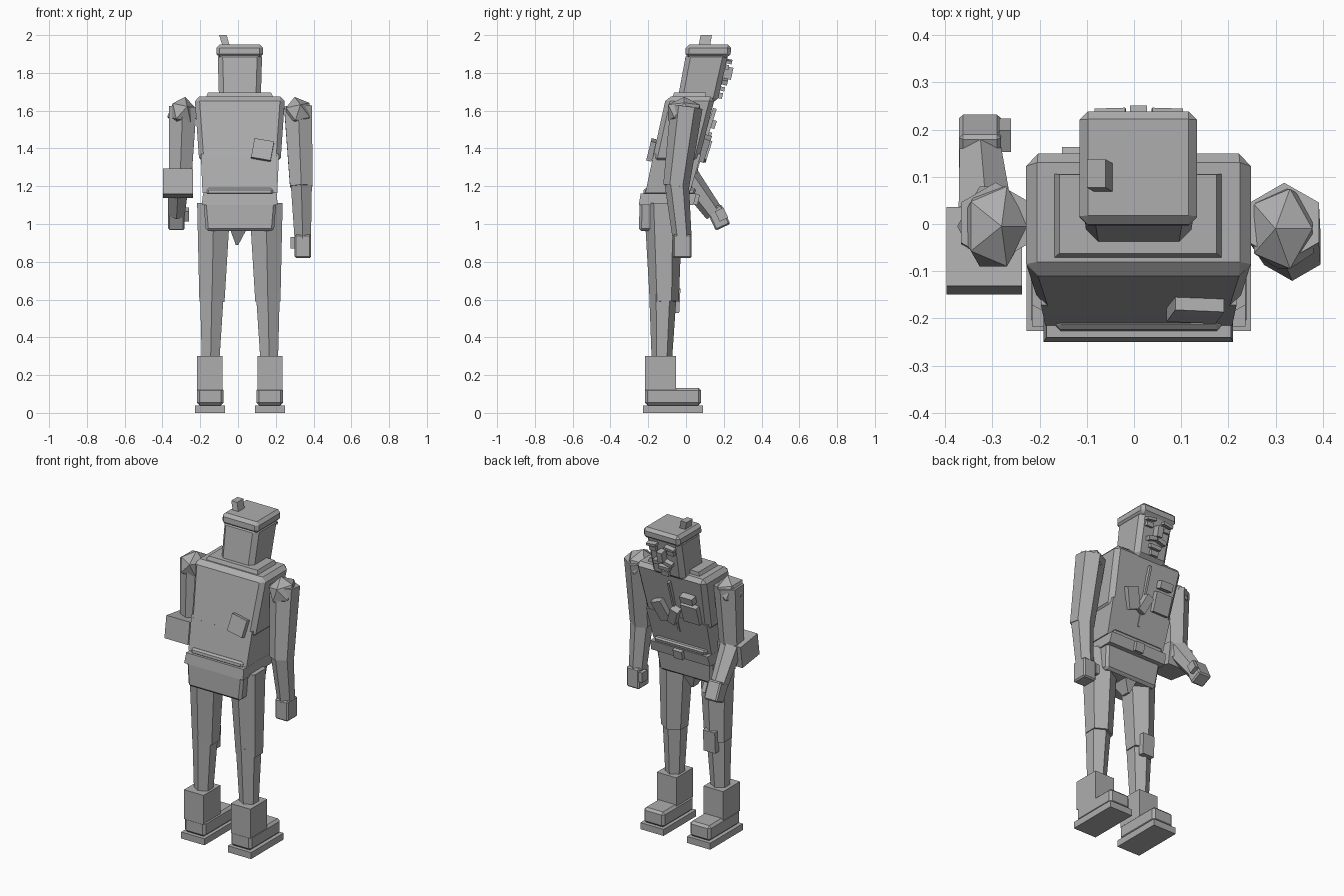
import bpy, bmesh, math
from mathutils import Vector, Matrix

if "Cube" in bpy.data.objects:
    bpy.data.objects.remove(bpy.data.objects["Cube"])

grey = bpy.data.materials.new("plain grey")
grey.diffuse_color = (0.42, 0.42, 0.42, 1)
grey.use_nodes = True
grey.node_tree.nodes["Principled BSDF"].inputs["Base Color"].default_value = grey.diffuse_color
CX = 0.01  # body centre line


def finish(name, bm, bevel=0):
    bmesh.ops.recalc_face_normals(bm, faces=bm.faces)
    me = bpy.data.meshes.new(name)
    bm.to_mesh(me)
    bm.free()
    me.materials.append(grey)
    ob = bpy.data.objects.new(name, me)
    bpy.context.collection.objects.link(ob)
    if bevel:
        mod = ob.modifiers.new("chamfer", 'BEVEL')
        mod.width, mod.segments = bevel, 1
        mod.limit_method = 'NONE'
    return ob


def skin(name, rings, bevel=0):
    """Join two rings of points and close both ends."""
    bm = bmesh.new()
    a, b = [[bm.verts.new(p) for p in r] for r in rings]
    n = len(a)
    for i in range(n):
        bm.faces.new((a[i], a[(i + 1) % n], b[(i + 1) % n], b[i]))
    bm.faces.new(a[::-1])
    bm.faces.new(b)
    return finish(name, bm, bevel)


def block(name, low, high, bevel=0):
    """Tapered, leaning block; each end is x0, x1, y0, y1, z."""
    ends = []
    for x0, x1, y0, y1, z in (low, high):
        ends.append([(x0, y0, z), (x1, y0, z), (x1, y1, z), (x0, y1, z)])
    return skin(name, ends, bevel)


def box(name, x, y, z, bevel=0):
    return block(name, (*x, *y, z[0]), (*x, *y, z[1]), bevel)


def limb(name, p, q, r0, r1):
    """Six-sided tapered limb with ridges front and back."""
    p, q = Vector(p), Vector(q)
    d = (q - p).normalized()
    side = (Vector((1, 0, 0)) - d * d.x).normalized()
    fwd = d.cross(side)
    rings = []
    for c, r in ((p, r0), (q, r1)):
        rings.append([c + r * (side * math.cos(a) + fwd * math.sin(a))
                      for a in [math.radians(30 + 60 * i) for i in range(6)]])
    return skin(name, rings)


def plate(name, c, size, lean=0, roll=0, spin=0, bevel=0):
    """Small turned box."""
    m = (Matrix.Translation(c) @ Matrix.Rotation(math.radians(spin), 4, 'Z')
         @ Matrix.Rotation(math.radians(lean), 4, 'X')
         @ Matrix.Rotation(math.radians(roll), 4, 'Y') @ Matrix.Diagonal((*size, 1)))
    bm = bmesh.new()
    bmesh.ops.create_cube(bm, size=1, matrix=m)
    return finish(name, bm, bevel)


def chest_y(z):
    return 0.15 - 0.32 * (1.6 - z)


def face_y(z):
    return 0.225 - 0.2 * (1.9 - z)


# Legs and boots
for tag, s in (("left", -1), ("right", 1)):
    def X(a, b):
        return sorted((CX + s * a, CX + s * b))
    box(tag + "_sole", X(0.08, 0.238), (-0.227, 0.09), (0, 0.04))
    box(tag + "_shoe", X(0.087, 0.228), (-0.217, 0.08), (0.04, 0.133), 0.014)
    box(tag + "_boot_shaft", X(0.093, 0.226), (-0.217, -0.053), (0.12, 0.30))
    limb(tag + "_shin", (CX + s * 0.155, -0.128, 0.28), (CX + s * 0.148, -0.122, 0.64), 0.054, 0.073)
    limb(tag + "_thigh", (CX + s * 0.148, -0.115, 0.59), (CX + s * 0.138, -0.12, 1.11), 0.077, 0.102)
plate("knee_pad", (-0.135, -0.05, 0.595), (0.08, 0.035, 0.13), lean=-3)

# Hips and belt
block("hips", (-0.17, 0.19, -0.25, -0.01, 0.962), (-0.183, 0.203, -0.245, 0.015, 1.12), 0.014)
block("crotch_gusset", (-0.012, 0.002, -0.10, -0.05, 0.89), (-0.045, 0.05, -0.15, -0.02, 0.98))
block("belt", (-0.192, 0.21, -0.25, 0.04, 1.10), (-0.185, 0.205, -0.24, 0.055, 1.162))
block("jacket_hem", (-0.165, 0.185, -0.228, 0.045, 1.155), (-0.165, 0.185, -0.222, 0.055, 1.19), 0.01)
plate("buckle", (CX, 0.055, 1.13), (0.06, 0.025, 0.055), lean=-14)

# Torso
block("abdomen", (-0.188, 0.208, -0.215, 0.02, 1.165), (-0.197, 0.217, -0.172, 0.08, 1.37))
block("chest", (-0.205, 0.225, -0.182, 0.065, 1.325), (-0.23, 0.249, -0.105, 0.155, 1.675), 0.025)
block("collar", (-0.175, 0.192, -0.077, 0.107, 1.66), (-0.158, 0.175, -0.062, 0.105, 1.697))
plate("back_patch", (0.13, -0.182, 1.392), (0.105, 0.03, 0.105), lean=-14, roll=10)

# Chest front details
plate("front_zip", (CX, chest_y(1.44), 1.44), (0.014, 0.02, 0.36), lean=-17.5)
details = [
    ("pocket", -0.11, 1.43, (0.11, 0.03, 0.12), 0),
    ("pocket_flap", -0.11, 1.53, (0.085, 0.04, 0.045), 0),
    ("tool_pouch", 0.095, 1.40, (0.075, 0.04, 0.13), 20),
    ("hanging_tag", 0.01, 1.39, (0.05, 0.06, 0.11), -22),
]
for name, x, z, size, roll in details:
    plate(name, (x, chest_y(z) + 0.01, z), size, lean=-17.5, roll=roll)

# Head, cap and cap knob
block("head", (-0.10, 0.12, -0.048, 0.165, 1.64), (-0.108, 0.128, 0.002, 0.226, 1.91), 0.026)
block("cap", (-0.115, 0.133, -0.005, 0.235, 1.882), (-0.115, 0.133, 0.0, 0.24, 1.95), 0.018)
block("cap_knob", (-0.078, -0.04, 0.065, 0.125, 1.93), (-0.10, -0.06, 0.077, 0.137, 2.0))

# Face
for tag, s in (("left", -1), ("right", 1)):
    x = CX + s * 0.06
    plate(tag + "_brow", (x, face_y(1.86) + 0.012, 1.86), (0.065, 0.03, 0.016), -12, s * 8)
    plate(tag + "_eye", (x, face_y(1.83) + 0.004, 1.83), (0.045, 0.024, 0.026), -12)
    plate(tag + "_moustache", (CX + s * 0.033, face_y(1.755) + 0.01, 1.755), (0.06, 0.03, 0.024), -12, s * 15)
plate("nose", (CX, face_y(1.80) + 0.015, 1.80), (0.036, 0.05, 0.065), -12)
plate("mouth", (CX, face_y(1.715) + 0.004, 1.715), (0.075, 0.025, 0.022), -12)
plate("chin_tuft", (CX, face_y(1.68), 1.68), (0.05, 0.025, 0.03), -12)

# Shoulders
for name, c in (("left_shoulder", (-0.298, -0.005, 1.59)), ("right_shoulder", (0.317, -0.01, 1.59))):
    bm = bmesh.new()
    m = (Matrix.Translation(c) @ Matrix.Rotation(math.radians(12 if c[0] < 0 else -12), 4, 'Y')
         @ Matrix.Diagonal((0.85, 1.08, 0.92, 1)))
    bmesh.ops.create_icosphere(bm, subdivisions=1, radius=0.092, matrix=m)
    finish(name, bm)

# Straight arm
limb("right_upper_arm", (0.335, -0.052, 1.20), (0.318, 0.003, 1.62), 0.069, 0.085)
limb("right_forearm", (0.343, -0.02, 0.92), (0.335, -0.05, 1.225), 0.05, 0.065)
box("right_hand", (0.30, 0.387), (-0.07, 0.03), (0.82, 0.945), 0.008)
box("right_thumb", (0.278, 0.303), (-0.02, 0.03), (0.87, 0.93))

# Bent arm
limb("left_upper_arm", (-0.308, -0.01, 1.19), (-0.293, 0.003, 1.62), 0.067, 0.085)
limb("left_forearm", (-0.326, 0.15, 1.055), (-0.315, 0.01, 1.245), 0.05, 0.065)
plate("left_hand", (-0.326, 0.172, 1.035), (0.088, 0.085, 0.115), lean=25, bevel=0.008)
plate("left_thumb", (-0.273, 0.188, 1.05), (0.026, 0.05, 0.06), lean=25)
plate("elbow_case", (-0.317, -0.057, 1.215), (0.16, 0.168, 0.135), lean=-8)
